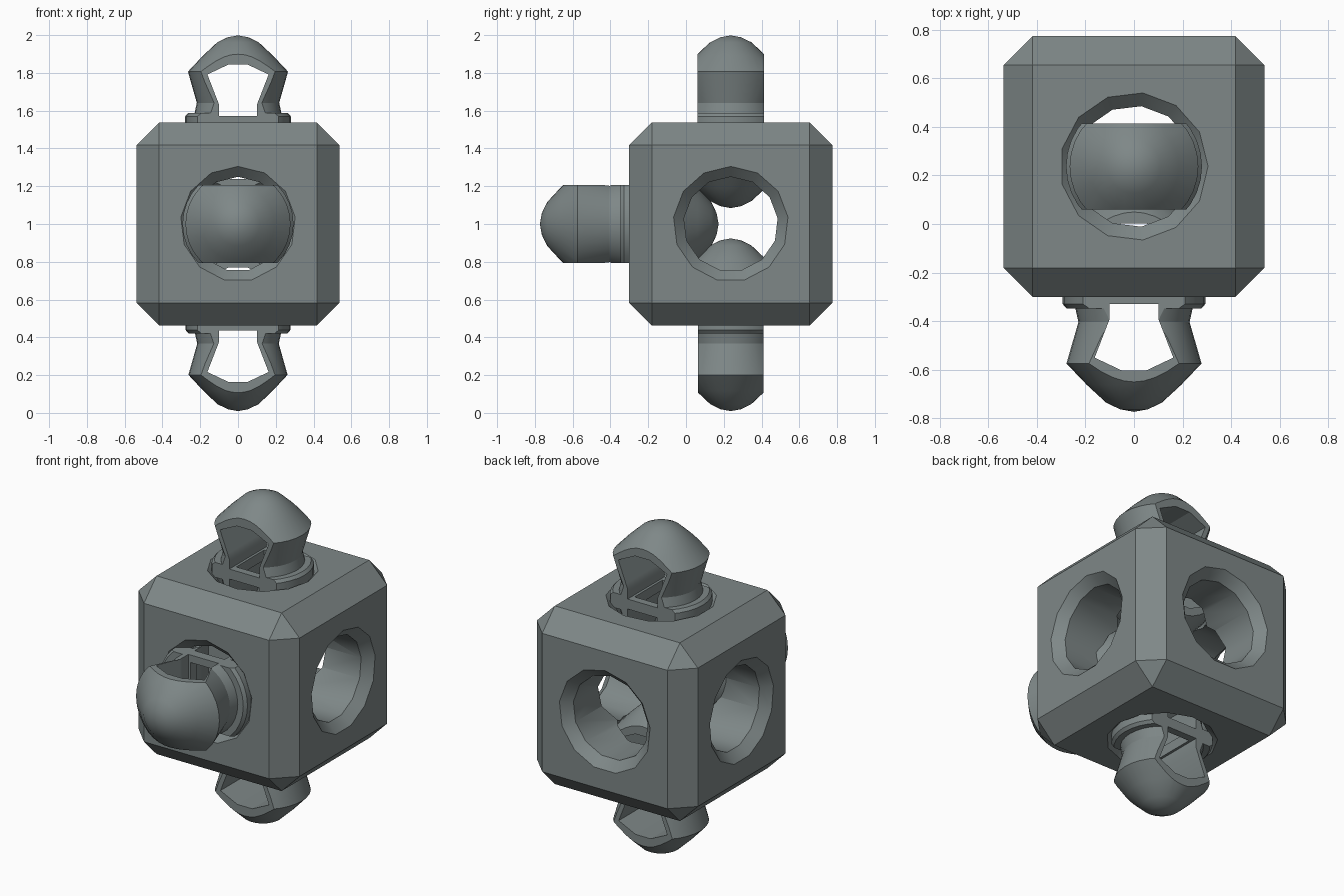
import bpy, bmesh, math
from mathutils import Matrix, Vector

if "Cube" in bpy.data.objects:
    bpy.data.objects.remove(bpy.data.objects["Cube"])

CENTRE = Vector((0, 0.237, 1.0))
HALF = 0.5375

grey = bpy.data.materials.new("slate_grey")
grey.diffuse_color = (0.21, 0.245, 0.245, 1)
grey.use_nodes = True
grey.node_tree.nodes["Principled BSDF"].inputs["Base Color"].default_value = grey.diffuse_color


def make(name, bm):
    bmesh.ops.recalc_face_normals(bm, faces=bm.faces)
    me = bpy.data.meshes.new(name)
    bm.to_mesh(me)
    bm.free()
    ob = bpy.data.objects.new(name, me)
    bpy.context.collection.objects.link(ob)
    me.materials.append(grey)
    return ob


def box(name, sx, sy, sz, chamfer=0):
    bm = bmesh.new()
    bmesh.ops.create_cube(bm, size=2, matrix=Matrix.Diagonal((sx, sy, sz, 1)))
    if chamfer:
        bmesh.ops.bevel(bm, geom=bm.edges[:], offset=chamfer, segments=1,
                        affect='EDGES')
    return make(name, bm)


def lathe(name, profile, sides, phase=0.0):
    """Closed solid of (radius, z) rings; a zero radius makes a pole."""
    bm = bmesh.new()
    rings = []
    for r, z in profile:
        n = sides if r > 0 else 1
        rings.append([bm.verts.new((r * math.cos(phase + i * math.tau / sides),
                                    r * math.sin(phase + i * math.tau / sides), z))
                      for i in range(n)])
    for a, b in zip(rings, rings[1:]):
        for i in range(sides):
            j = (i + 1) % sides
            quad = [a[i % len(a)], a[j % len(a)], b[j % len(b)], b[i % len(b)]]
            bm.faces.new(list(dict.fromkeys(quad)))
    for ring in (rings[0], rings[-1]):
        if len(ring) > 1:
            bm.faces.new(ring)
    return make(name, bm)


def prism(name, outline, depth):
    """Extrude an (x, z) outline along y."""
    bm = bmesh.new()
    face = bm.faces.new([bm.verts.new((x, -depth, z)) for x, z in outline])
    out = bmesh.ops.extrude_face_region(bm, geom=[face])["geom"]
    bmesh.ops.translate(bm, vec=(0, 2 * depth, 0),
                        verts=[v for v in out if isinstance(v, bmesh.types.BMVert)])
    return make(name, bm)


def boolean(ob, cutter, op='DIFFERENCE'):
    mod = ob.modifiers.new("cut", 'BOOLEAN')
    mod.operation, mod.object, mod.solver = op, cutter, 'EXACT'
    deps = bpy.context.evaluated_depsgraph_get()
    ob.data = bpy.data.meshes.new_from_object(ob.evaluated_get(deps))
    ob.modifiers.clear()
    bpy.data.objects.remove(cutter)


def smooth(ob, degrees):
    bpy.ops.object.select_all(action='DESELECT')
    ob.select_set(True)
    bpy.context.view_layer.objects.active = ob
    bpy.ops.object.shade_smooth_by_angle(angle=math.radians(degrees))


# Chamfered cube with a countersunk bore along every axis
cube = box("joint_cube", HALF, HALF, HALF, 0.12)
bore = [(0.365, -HALF - 0.06), (0.25, HALF * -1 + 0.055),
        (0.25, HALF - 0.055), (0.365, HALF + 0.06)]
turns = [(Matrix.Identity(4), 0),
         (Matrix.Rotation(math.pi / 2, 4, 'X'), math.pi / 2),
         (Matrix.Rotation(math.pi / 2, 4, 'Y'), math.pi)]
for turn, phase in turns:
    cutter = lathe("bore_cutter", bore, 13, phase)
    cutter.data.transform(turn)
    boolean(cube, cutter)
cube.location = CENTRE
smooth(cube, 29)


# Double-ended snap pin: round body, flat sides, two windows and a collar slot
def snap_pin(name, width, length, flat, place):
    half = [(0.28, 0.028), (0.265, 0.045), (0.23, 0.045), (0.218, 0.10),
            (0.265, 0.265), (0.185, 0.35), (0.11, 0.42), (0.055, 0.447), (0, 0.457)]
    profile = [(r, -z) for r, z in reversed(half)] + half
    pin = lathe(name, profile, 32)
    pin.data.transform(Matrix.Diagonal((width, width, length, 1)))
    boolean(pin, box("flat_cutter", 1, flat, 1), 'INTERSECT')
    right = [(0.10, 0.03), (0.10, 0.09), (0.162, 0.25), (0.05, 0.303)]
    outline = right + [(-x, z) for x, z in reversed(right)]
    for side in (1, -1):
        boolean(pin, prism("window_cutter", [(x, z * side) for x, z in outline], 0.5))
    boolean(pin, box("slot_cutter", 0.085, flat - 0.045, 0.06))
    pin.data.transform(place)
    smooth(pin, 25)


def at(x, y, z):
    return Matrix.Translation(CENTRE + Vector((x, y, z)))


snap_pin("top_pin", 1.0, 1.0, 0.177, at(0, 0, HALF + 0.004))
snap_pin("bottom_pin", 0.99, 1.0, 0.173, at(0, 0, -HALF + 0.004))
snap_pin("front_pin", 1.05, 1.035, 0.206,
         at(0, -HALF, 0) @ Matrix.Rotation(math.pi / 2, 4, 'X'))
